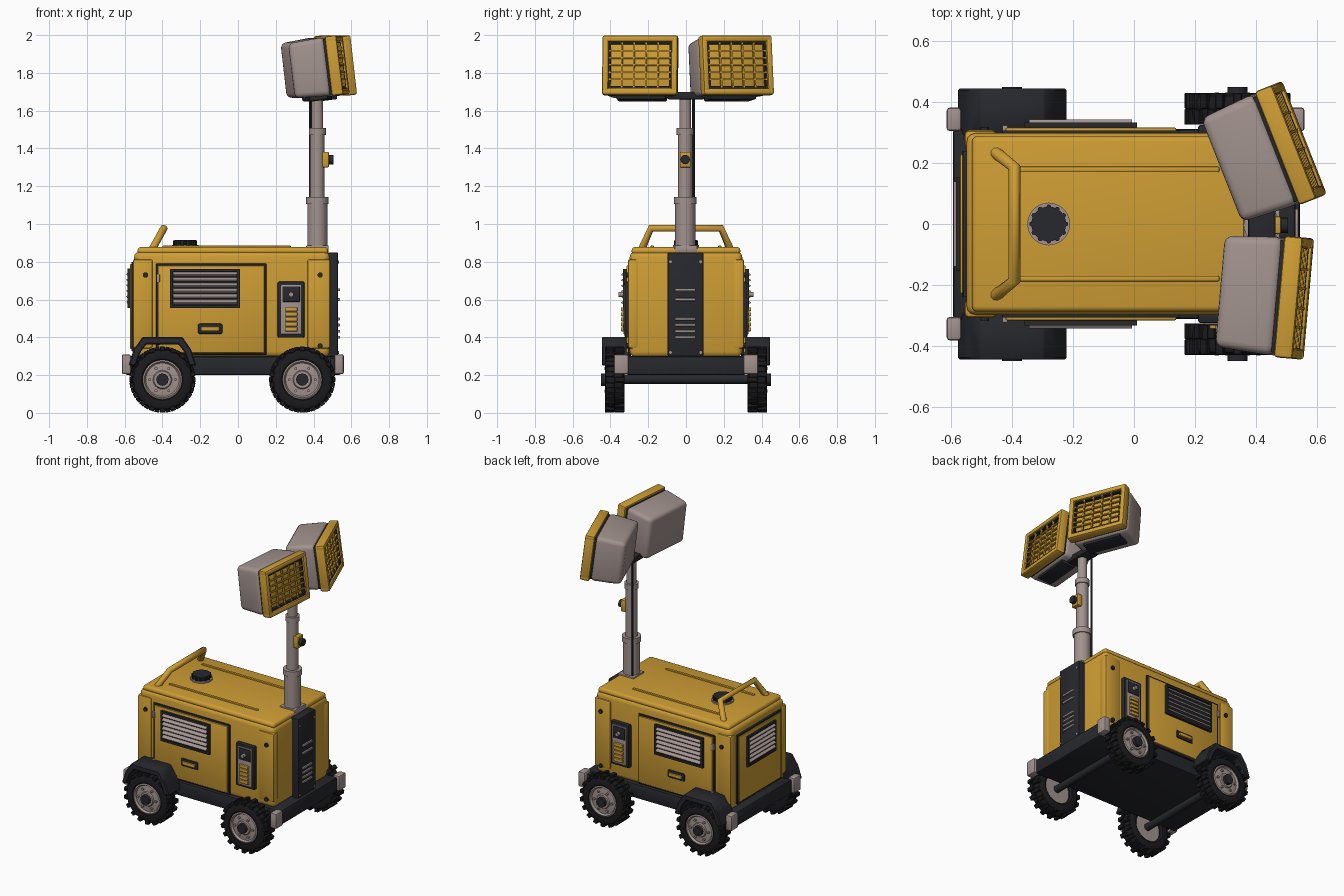
import bpy, bmesh, math
from mathutils import Matrix, Vector

if "Cube" in bpy.data.objects:
    bpy.data.objects.remove(bpy.data.objects["Cube"])

I = Matrix.Identity(4)
T = Matrix.Translation
R = Matrix.Rotation


def material(name, rgb):
    m = bpy.data.materials.new(name)
    m.diffuse_color = (*rgb, 1)
    m.use_nodes = True
    m.node_tree.nodes["Principled BSDF"].inputs["Base Color"].default_value = m.diffuse_color
    return m


YELLOW = material("yellow paint", (0.62, 0.34, 0.035))
BEIGE = material("warm grey", (0.36, 0.29, 0.27))
DARK = material("dark grey", (0.020, 0.021, 0.026))
TYRE = material("tyre black", (0.011, 0.011, 0.013))


def finish(name, bm, mat, M=I):
    bmesh.ops.recalc_face_normals(bm, faces=bm.faces[:])
    me = bpy.data.meshes.new(name)
    bm.to_mesh(me)
    bm.free()
    me.materials.append(mat)
    ob = bpy.data.objects.new(name, me)
    ob.matrix_world = M
    bpy.context.collection.objects.link(ob)
    return ob


def boxes(name, mat, items, bevel=0.0, M=I, seg=2):
    """Each item: x0, x1, y0, y1, z0, z1 and an optional rotation matrix."""
    bm = bmesh.new()
    for it in items:
        x0, x1, y0, y1, z0, z1 = it[:6]
        c = Vector(((x0 + x1) / 2, (y0 + y1) / 2, (z0 + z1) / 2))
        size = Matrix.Diagonal((abs(x1 - x0), abs(y1 - y0), abs(z1 - z0), 1))
        rot = it[6] if len(it) > 6 else I
        vs = bmesh.ops.create_cube(bm, size=1, matrix=T(c) @ rot @ size)["verts"]
        if bevel:
            es = list({e for v in vs for e in v.link_edges})
            bmesh.ops.bevel(bm, geom=es, offset=bevel, segments=seg, profile=0.5, affect='EDGES')
    return finish(name, bm, mat, M)


def rods(name, mat, items, sides=16, M=I):
    """Each item: start point, end point, radius."""
    bm = bmesh.new()
    for a, b, r in items:
        a, b = Vector(a), Vector(b)
        rot = (b - a).to_track_quat('Z', 'Y').to_matrix().to_4x4()
        bmesh.ops.create_cone(bm, cap_ends=True, segments=sides, radius1=r, radius2=r,
                              depth=(b - a).length, matrix=T((a + b) / 2) @ rot)
    return finish(name, bm, mat, M)


def lathe(name, mat, profile, M=I, steps=32):
    """Spin (radius, height) points about local z."""
    bm = bmesh.new()
    vs = [bm.verts.new((r, 0, z)) for r, z in profile]
    es = [bm.edges.new(p) for p in zip(vs, vs[1:])]
    bmesh.ops.spin(bm, geom=vs + es, cent=(0, 0, 0), axis=(0, 0, 1), angle=math.tau, steps=steps)
    bmesh.ops.remove_doubles(bm, verts=bm.verts[:], dist=1e-5)
    return finish(name, bm, mat, M)


def prism(name, mat, outline, y0, y1, bevel):
    """Extrude an x-z outline along y."""
    bm = bmesh.new()
    f = bm.faces.new([bm.verts.new((x, y0, z)) for x, z in outline])
    new = bmesh.ops.extrude_face_region(bm, geom=[f])["geom"]
    bmesh.ops.translate(bm, verts=[v for v in new if isinstance(v, bmesh.types.BMVert)], vec=(0, y1 - y0, 0))
    bmesh.ops.bevel(bm, geom=bm.edges[:], offset=bevel, segments=1, affect='EDGES')
    return finish(name, bm, mat)


# Chassis, axles and corner bumpers
boxes("chassis", DARK, [(-0.595, 0.545, -0.312, 0.312, 0.20, 0.30)], 0.012)
rods("axles", DARK, [((x, -0.36, 0.178), (x, 0.36, 0.178), 0.024) for x in (-0.40, 0.34)])
boxes("corner_bumpers", BEIGE, [(x0, x1, s * 0.305, s * 0.382, 0.205, 0.31)
                                for x0, x1 in ((-0.615, -0.567), (0.51, 0.56)) for s in (-1, 1)], 0.01)
boxes("bumper_mounts", DARK, [(x0, x1, s * 0.28, s * 0.35, 0.22, 0.29)
                              for x0, x1 in ((-0.58, -0.54), (0.49, 0.53)) for s in (-1, 1)])

# Housing and roof
boxes("housing", YELLOW, [(-0.55, 0.485, -0.298, 0.298, 0.295, 0.855)], 0.03, seg=3)
boxes("corner_panels", YELLOW, [(x0, x1, s * 0.25, s * 0.308, 0.34, 0.815)
                                for x0, x1 in ((-0.557, -0.45), (0.365, 0.49)) for s in (-1, 1)], 0.015)
boxes("roof", YELLOW, [(-0.532, 0.477, -0.288, 0.288, 0.838, 0.878)], 0.018, seg=3)
boxes("roof_ribs", YELLOW, [(-0.40, 0.28, s * 0.17, s * 0.188, 0.87, 0.886) for s in (-1, 1)], 0.005)

# Lifting handle on the roof
pts = [(-0.455, -0.235, 0.865), (-0.392, -0.185, 0.978), (-0.392, 0.185, 0.978), (-0.455, 0.235, 0.865)]
cu = bpy.data.curves.new("roof_handle", 'CURVE')
cu.dimensions, cu.bevel_depth, cu.bevel_resolution, cu.use_fill_caps = '3D', 0.02, 3, True
sp = cu.splines.new('POLY')
sp.points.add(3)
for p, co in zip(sp.points, pts):
    p.co = (*co, 1)
cu.materials.append(YELLOW)
bpy.context.collection.objects.link(bpy.data.objects.new("roof_handle", cu))

# Fuel cap
rods("fuel_cap_ring", BEIGE, [((-0.28, 0, 0.87), (-0.28, 0, 0.888), 0.07)], 32)
rods("fuel_cap", DARK, [((-0.28, 0, 0.885), (-0.28, 0, 0.915), 0.057)], 32)
rods("fuel_cap_grips", DARK, [((-0.28 + 0.056 * math.cos(a), 0.056 * math.sin(a), 0.888),
                               (-0.28 + 0.056 * math.cos(a), 0.056 * math.sin(a), 0.912), 0.008)
                              for a in [i * math.tau / 12 for i in range(12)]], 8)

# Both long sides: door, vent, latch, control panel, bolts
for s, side in ((-1, "right"), (1, "left")):
    tilt = R(s * math.radians(-35), 4, 'X')
    boxes(side + "_door_seal", DARK, [(-0.433, 0.15, s * 0.29, s * 0.307, 0.307, 0.79)], 0.003)
    boxes(side + "_door", YELLOW, [(-0.422, 0.139, s * 0.29, s * 0.316, 0.318, 0.779)], 0.005)
    boxes(side + "_vent_frame", DARK, [
        (-0.36, 0.01, s * 0.30, s * 0.321, 0.555, 0.762),
        (-0.36, 0.01, s * 0.30, s * 0.333, 0.748, 0.762), (-0.36, 0.01, s * 0.30, s * 0.333, 0.555, 0.569),
        (-0.36, -0.346, s * 0.30, s * 0.333, 0.555, 0.762), (-0.004, 0.01, s * 0.30, s * 0.333, 0.555, 0.762)])
    boxes(side + "_vent_slats", BEIGE, [(-0.344, -0.006, s * 0.319, s * 0.343, z - 0.005, z + 0.005, tilt)
                                        for z in [0.588 + 0.0295 * i for i in range(6)]])
    boxes(side + "_latch_recess", DARK, [(-0.212, -0.083, s * 0.31, s * 0.324, 0.418, 0.472)], 0.008)
    boxes(side + "_latch", YELLOW, [(-0.197, -0.098, s * 0.315, s * 0.335, 0.433, 0.457)], 0.005)
    boxes(side + "_hinges", BEIGE, [(-0.432, -0.414, s * 0.30, s * 0.324, z, z + 0.045) for z in (0.36, 0.69)], 0.003)
    boxes(side + "_control_frame", DARK, [(0.21, 0.352, s * 0.29, s * 0.325, 0.398, 0.695)], 0.008)
    boxes(side + "_control_panel", BEIGE, [(0.228, 0.334, s * 0.32, s * 0.330, 0.416, 0.677)], 0.003)
    boxes(side + "_control_screen", DARK, [(0.235, 0.327, s * 0.325, s * 0.334, 0.588, 0.67)], 0.003)
    rods(side + "_control_knob", BEIGE, [((0.281, s * 0.33, 0.627), (0.281, s * 0.357, 0.627), 0.013)])
    boxes(side + "_control_buttons", YELLOW, [(0.248, 0.314, s * 0.325, s * 0.344, z, z + 0.021)
                                              for z in [0.432 + 0.0265 * i for i in range(5)]], 0.003)
    rods(side + "_side_bolts", DARK, [((x, s * 0.30, z), (x, s * 0.318, z), 0.014)
                                      for x, z in ((-0.49, 0.73), (0.435, 0.73), (0.435, 0.355))], 12)

    # Angular mudguard over the rear wheel
    prism(side + "_mudguard", DARK, [
        (-0.58, 0.25), (-0.552, 0.335), (-0.505, 0.403), (-0.295, 0.403), (-0.248, 0.335), (-0.22, 0.25),
        (-0.258, 0.25), (-0.283, 0.32), (-0.315, 0.363), (-0.485, 0.363), (-0.517, 0.32), (-0.542, 0.25)],
        s * 0.29, s * 0.445, 0.006)

    # Wheels: tyre, tread, rim, bolts and hub, facing outward along local z
    for x, end in ((-0.40, "rear"), (0.34, "front")):
        n = f"{side}_{end}_"
        M = T((x, s * 0.378, 0.176)) @ R(-s * math.pi / 2, 4, 'X')
        lathe(n + "tyre", TYRE, [(0.098, -0.04), (0.11, -0.05), (0.14, -0.052), (0.157, -0.043), (0.163, -0.02),
                                 (0.163, 0.02), (0.157, 0.043), (0.14, 0.052), (0.11, 0.05), (0.098, 0.04),
                                 (0.098, -0.04)], M)
        lugs = []
        for i in range(36):
            a, off = i * math.tau / 36, (0.026 if i % 2 else -0.026)
            cx, cy = 0.163 * math.cos(a), 0.163 * math.sin(a)
            lugs.append((cx - 0.012, cx + 0.012, cy - 0.014, cy + 0.014, off - 0.026, off + 0.026, R(a, 4, 'Z')))
        boxes(n + "tread", TYRE, lugs, 0.003, M, 1)
        lathe(n + "rim", BEIGE, [(0, -0.03), (0.10, -0.03), (0.104, 0.047), (0.096, 0.051), (0.088, 0.038),
                                 (0.05, 0.042), (0.045, 0.05), (0, 0.05)], M)
        rods(n + "wheel_bolts", BEIGE, [((0.068 * math.cos(a), 0.068 * math.sin(a), 0.03),
                                         (0.068 * math.cos(a), 0.068 * math.sin(a), 0.053), 0.008)
                                        for a in [i * math.tau / 6 for i in range(6)]], 6, M)
        rods(n + "hub", DARK, [((0, 0, 0.03), (0, 0, 0.072), 0.033)], 12, M)

# Rear end: door with vent
boxes("rear_door_seal", DARK, [(-0.563, -0.54, -0.24, 0.24, 0.325, 0.80)], 0.003)
boxes("rear_door", YELLOW, [(-0.571, -0.54, -0.228, 0.228, 0.337, 0.788)], 0.005)
boxes("rear_vent_frame", DARK, [(-0.576, -0.55, -0.155, 0.155, 0.555, 0.765)] + [
    (-0.584, -0.55, -0.155, 0.155, z, z + 0.014) for z in (0.555, 0.751)] + [
    (-0.584, -0.55, y, y + 0.014, 0.555, 0.765) for y in (-0.155, 0.141)])
boxes("rear_vent_slats", BEIGE, [(-0.591, -0.57, -0.14, 0.14, z - 0.005, z + 0.005, R(math.radians(-35), 4, 'Y'))
                                 for z in [0.59 + 0.0295 * i for i in range(6)]])

# Front end: dark mast cover with louvres and bolts
boxes("mast_cover", DARK, [(0.46, 0.53, -0.097, 0.093, 0.30, 0.85)], 0.008)
boxes("mast_cover_louvres", BEIGE, [(0.52, 0.54, -0.058, 0.05, z - 0.007, z + 0.007)
                                    for z in (0.40, 0.432, 0.465, 0.497, 0.60, 0.652)], 0.003)
rods("mast_cover_bolts", BEIGE, [((0.52, y, z), (0.535, y, z), 0.008)
                                 for y in (-0.082, 0.078) for z in (0.32, 0.80)], 8)

# Telescopic mast with collars, cable and switch box
boxes("mast_foot", BEIGE, [(0.36, 0.48, -0.06, 0.06, 0.85, 0.887)], 0.006)
lathe("mast", BEIGE, [(0, 0.85), (0.053, 0.85), (0.053, 1.105), (0.06, 1.105), (0.06, 1.142), (0.038, 1.142),
                      (0.038, 1.472), (0.045, 1.472), (0.045, 1.508), (0.031, 1.508), (0.031, 1.69), (0, 1.69)],
      T((0.42, -0.004, 0)))
rods("mast_cable", DARK, [((0.382, 0.04, 0.87), (0.382, 0.04, 1.68), 0.007)], 8)
boxes("switch_box", YELLOW, [(0.445, 0.482, -0.033, 0.025, 1.30, 1.382)], 0.006)
rods("switch_knob", DARK, [((0.48, -0.004, 1.341), (0.505, -0.004, 1.341), 0.025)])
boxes("mast_head", DARK, [(0.375, 0.465, -0.10, 0.10, 1.66, 1.70)], 0.008)

# Floodlights: local +x is the beam direction, origin at the front centre
for n, pos, ang in (("left_lamp_", (0.543, 0.277, 1.843), 21.5), ("right_lamp_", (0.556, -0.245, 1.843), -5)):
    M = T(pos) @ R(math.radians(ang), 4, 'Z') @ R(math.radians(-7), 4, 'Y')
    ob = boxes(n + "shell", BEIGE, [(-0.262, -0.065, -0.194, 0.194, -0.155, 0.155)], 0.028, M, 3)
    for v in ob.data.vertices:
        if v.co.x < -0.18:
            v.co.y *= 0.95
            v.co.z *= 0.95
    boxes(n + "gasket", DARK, [(-0.075, -0.05, -0.185, 0.185, -0.145, 0.145)], 0.004, M)
    boxes(n + "frame", YELLOW, [(-0.062, 0, -0.2, 0.2, z, z + 0.034) for z in (-0.158, 0.124)] +
          [(-0.062, 0, y, y + 0.034, -0.158, 0.158) for y in (-0.2, 0.166)], 0.011, M)
    boxes(n + "inner_frame", DARK, [(-0.055, -0.012, -0.17, 0.17, z, z + 0.014) for z in (-0.127, 0.113)] +
          [(-0.055, -0.012, y, y + 0.014, -0.127, 0.127) for y in (-0.17, 0.156)], 0, M)
    boxes(n + "lens", YELLOW, [(-0.055, -0.032, -0.157, 0.157, -0.114, 0.114)], 0.004, M)
    boxes(n + "guard", YELLOW, [(-0.02, -0.008, -0.165, 0.165, z - 0.004, z + 0.004)
                                for z in (-0.076, -0.038, 0, 0.038, 0.076)] +
          [(-0.02, -0.008, y - 0.004, y + 0.004, -0.12, 0.12) for y in (-0.096, -0.032, 0.032, 0.096)], 0, M)
    boxes(n + "bracket", DARK, [(-0.19, -0.09, -0.13, 0.13, -0.172, -0.15)], 0.005, M)

# Smooth shading with sharp edges kept
bpy.ops.object.select_all(action='DESELECT')
for ob in bpy.context.scene.objects:
    if ob.type == 'MESH':
        ob.select_set(True)
        bpy.context.view_layer.objects.active = ob
bpy.ops.object.shade_smooth_by_angle(angle=math.radians(35))
